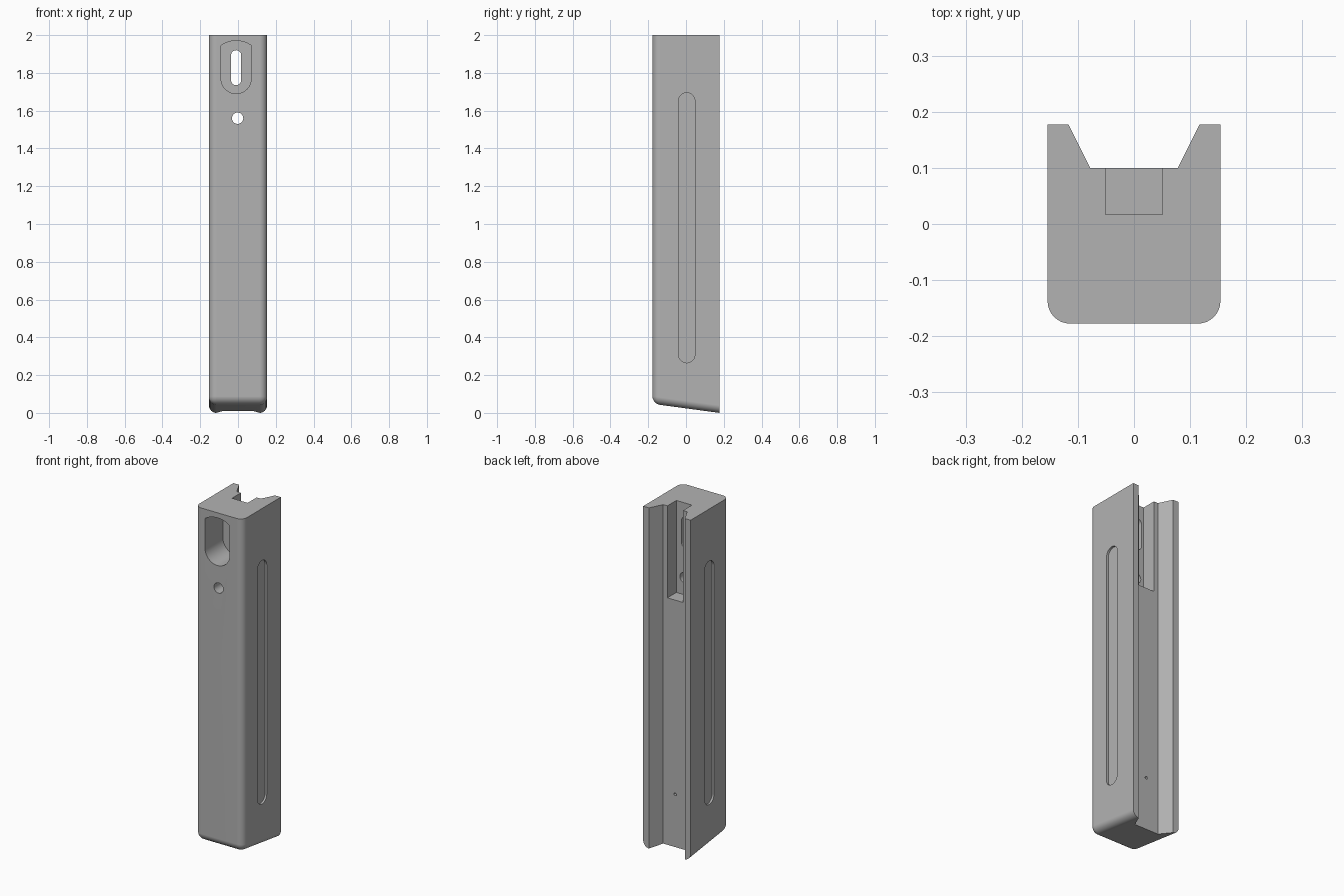
import bpy, bmesh, math
from mathutils import Vector

if "Cube" in bpy.data.objects:
    bpy.data.objects.remove(bpy.data.objects["Cube"], do_unlink=True)

HX, HY, TOP = 0.154, 0.1775, 2.0      # half width, half depth, height
SLOPE = 0.048                         # rise of the underside towards the front

grey = bpy.data.materials.new("plain grey")
grey.use_nodes = True
grey.diffuse_color = (0.45, 0.45, 0.45, 1)
grey.node_tree.nodes["Principled BSDF"].inputs["Base Color"].default_value = grey.diffuse_color


def finish(name, bm):
    bmesh.ops.recalc_face_normals(bm, faces=bm.faces)
    mesh = bpy.data.meshes.new(name)
    bm.to_mesh(mesh)
    bm.free()
    mesh.materials.append(grey)
    obj = bpy.data.objects.new(name, mesh)
    bpy.context.collection.objects.link(obj)
    return obj


def arc(cx, cy, r, start, end, steps=16):
    angles = [math.radians(start + (end - start) * i / steps) for i in range(steps + 1)]
    return [(cx + r * math.cos(a), cy + r * math.sin(a)) for a in angles]


def capsule(cx, low, high, r):
    return arc(cx, low + r, r, 180, 360) + arc(cx, high - r, r, 0, 180)


def circle(cx, cy, r):
    return arc(cx, cy, r, 0, 360, 32)[:-1]


def prism(name, outline, axis, start, end):
    """Extrude a 2D outline along one axis; the outline uses the other two."""
    bm = bmesh.new()
    verts = []
    for p in outline:
        co = list(p)
        co.insert(axis, start)
        verts.append(bm.verts.new(co))
    face = bm.faces.new(verts)
    shift = Vector((0, 0, 0))
    shift[axis] = end - start
    new = bmesh.ops.extrude_face_region(bm, geom=[face])["geom"]
    bmesh.ops.translate(bm, vec=shift, verts=[v for v in new if isinstance(v, bmesh.types.BMVert)])
    return finish(name, bm)


# Body: sloped underside, rounded front and bottom edges
bm = bmesh.new()
bmesh.ops.create_cube(bm, size=2)
for v in bm.verts:
    front, low = v.co.y < 0, v.co.z < 0
    v.co = (v.co.x * HX, v.co.y * HY, (SLOPE if front else 0) if low else TOP)
rounded = []
for e in bm.edges:
    mid = (e.verts[0].co + e.verts[1].co) / 2
    upright = abs(e.verts[0].co.z - e.verts[1].co.z) > 1
    if (upright and mid.y < 0) or (mid.z < 0.1 and mid.y < HY / 2):
        rounded.append(e)
bmesh.ops.bevel(bm, geom=rounded, offset=0.04, offset_type='OFFSET',
                segments=8, profile=0.5, affect='EDGES')
body = finish("body", bm)

# Cutters
channel = [(0.078, 0.1), (0.117, HY), (0.14, 0.225), (-0.14, 0.225), (-0.117, HY), (-0.078, 0.1)]
window = arc(-0.01, 1.77, 0.08, 180, 360) + arc(-0.01, 1.8295, 0.1405, 55.3, 124.7)
cutters = [
    prism("back_channel_cutter", channel, 2, -0.2, 2.2),
    prism("back_pocket_cutter", [(-0.051, 1.46), (0.051, 1.46), (0.051, 2.1), (-0.051, 2.1)], 1, 0.017, 0.15),
    prism("front_recess_cutter", window, 1, -0.3, -0.012),
    prism("through_slot_cutter", capsule(-0.01, 1.735, 1.92, 0.027), 1, -0.1, 0.06),
    prism("round_hole_cutter", circle(-0.002, 1.56, 0.03), 1, -0.3, 0.06),
    prism("pin_hole_cutter", circle(0, 0.32, 0.008), 1, 0.05, 0.15),
]
for side in (-1, 1):
    cutters.append(prism("side_groove_cutter", capsule(0.004, 0.265, 1.695, 0.043), 0,
                         side * (HX - 0.012), side * (HX + 0.1)))

bpy.context.view_layer.objects.active = body
body.select_set(True)
for cutter in cutters:
    cutter.hide_render = True
    mod = body.modifiers.new("cut", 'BOOLEAN')
    mod.operation, mod.solver, mod.object = 'DIFFERENCE', 'EXACT', cutter
    bpy.ops.object.modifier_apply(modifier=mod.name)
    bpy.data.objects.remove(cutter, do_unlink=True)

# Smooth shading with crisp edges
bpy.ops.object.select_all(action='DESELECT')
body.select_set(True)
bpy.ops.object.shade_smooth_by_angle(angle=math.radians(30))
normals = body.modifiers.new("weighted_normals", 'WEIGHTED_NORMAL')
normals.keep_sharp = True
